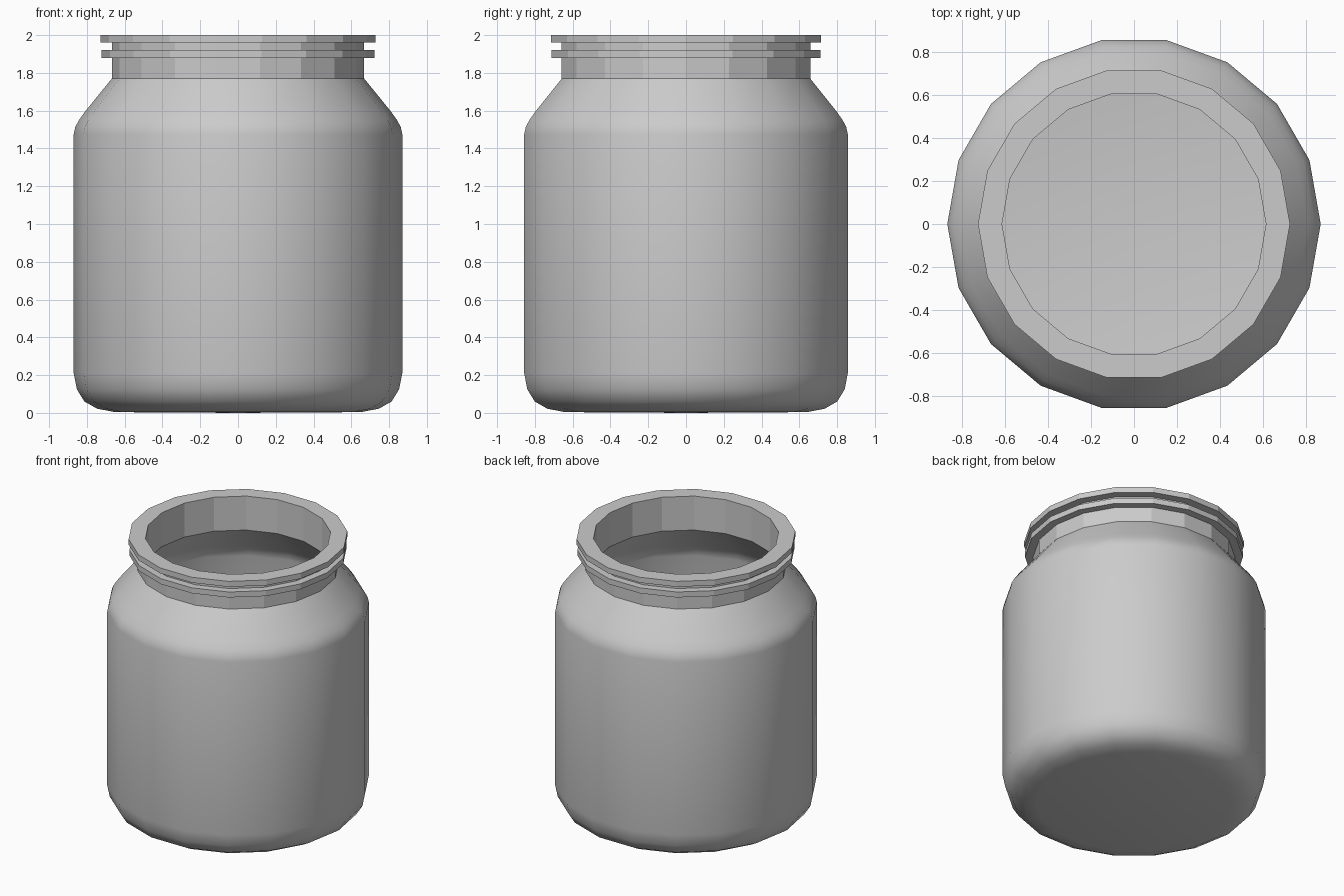
import bpy, bmesh, math

if "Cube" in bpy.data.objects:
    bpy.data.objects.remove(bpy.data.objects["Cube"])

SIDES = 18

# Outer body, then neck and rim, then inner wall down to the floor (radius, height)
outer = [(0.0, 0.0), (0.65, 0.004), (0.745, 0.022), (0.813, 0.06), (0.853, 0.125),
         (0.87, 0.21), (0.87, 1.475), (0.861, 1.515), (0.842, 1.55), (0.81, 1.595),
         (0.668, 1.77)]
neck = [(0.668, 1.88), (0.722, 1.88), (0.722, 1.92), (0.668, 1.92), (0.668, 1.96),
        (0.727, 1.96), (0.727, 2.0), (0.615, 2.0), (0.615, 1.752)]
inner = [(0.768, 1.565), (0.80, 1.525), (0.818, 1.47), (0.82, 0.21), (0.806, 0.145),
         (0.776, 0.097), (0.72, 0.068), (0.64, 0.054), (0.0, 0.052)]


def lathe(name, profile, flat_range):
    """Spin a profile about z; profile spans inside flat_range get flat faces."""
    bm = bmesh.new()
    rings = []
    for r, z in profile:
        if r == 0:
            rings.append([bm.verts.new((0, 0, z))] * SIDES)
        else:
            rings.append([bm.verts.new((r * math.cos(2 * math.pi * i / SIDES),
                                        r * math.sin(2 * math.pi * i / SIDES), z))
                          for i in range(SIDES)])
    for k in range(len(rings) - 1):
        a, b = rings[k], rings[k + 1]
        for i in range(SIDES):
            j = (i + 1) % SIDES
            corners = list(dict.fromkeys((a[i], a[j], b[j], b[i])))
            face = bm.faces.new(corners)
            face.smooth = k not in flat_range
    bm.normal_update()
    # Crisp creases where the neck meets the shoulder
    for e in bm.edges:
        if len(e.link_faces) == 2 and not all(f.smooth for f in e.link_faces):
            e.smooth = False
    mesh = bpy.data.meshes.new(name)
    bm.to_mesh(mesh)
    bm.free()
    obj = bpy.data.objects.new(name, mesh)
    bpy.context.collection.objects.link(obj)
    return obj


# Hollow jar with a faceted threaded neck
first = len(outer) - 1
lathe("jar", outer + neck + inner, range(first, first + len(neck)))
